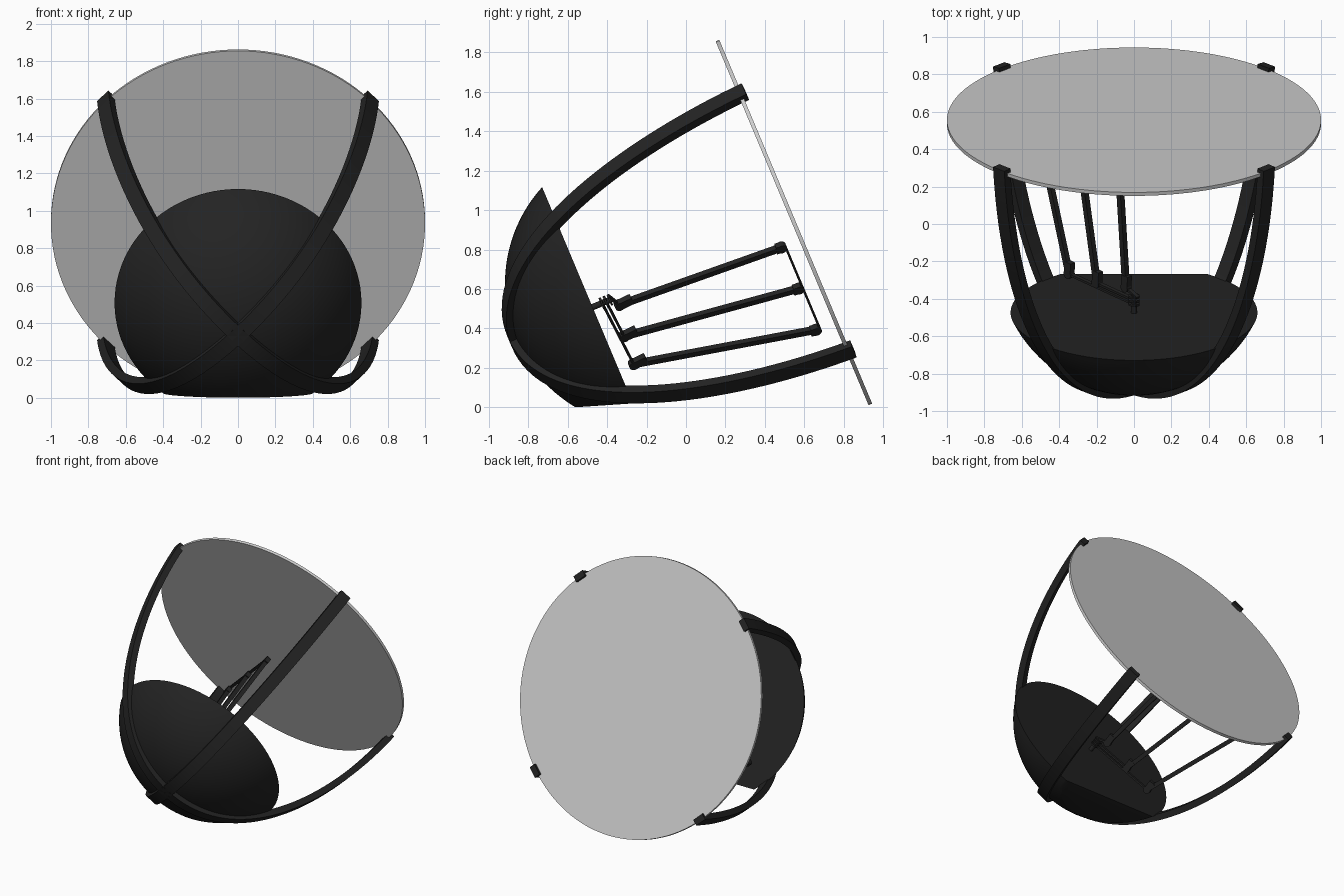
import bpy, bmesh, math
from mathutils import Matrix, Vector
from mathutils.geometry import interpolate_bezier

if "Cube" in bpy.data.objects:
    bpy.data.objects.remove(bpy.data.objects["Cube"])


def make_material(name, value, rough):
    m = bpy.data.materials.new(name)
    m.use_nodes = True
    color = (value, value, value, 1)
    m.diffuse_color = color
    node = m.node_tree.nodes["Principled BSDF"]
    node.inputs["Base Color"].default_value = color
    node.inputs["Roughness"].default_value = rough
    return m


black = make_material("matte black", 0.017, 0.6)
grey = make_material("light grey", 0.6, 0.4)

# Tilted frame: origin at the screen centre, local z along the screen axis
TILT = math.atan2(0.3875, 0.922)
c, s = math.cos(TILT), math.sin(TILT)
FRAME = Matrix(((-1, 0, 0, 0), (0, -s, c, 0.547), (0, c, s, 0.937), (0, 0, 0, 1)))
BASE = -1.107       # local z of the flat face of the dome


def finish(bm, name, mat, smooth=True):
    bmesh.ops.recalc_face_normals(bm, faces=bm.faces)
    me = bpy.data.meshes.new(name)
    bm.to_mesh(me)
    bm.free()
    ob = bpy.data.objects.new(name, me)
    bpy.context.collection.objects.link(ob)
    me.materials.append(mat)
    if smooth:
        bpy.ops.object.select_all(action="DESELECT")
        ob.select_set(True)
        bpy.context.view_layer.objects.active = ob
        bpy.ops.object.shade_smooth_by_angle(angle=math.radians(35))
    return ob


def cylinder(bm, centre, radius, depth, rot=Matrix(), segments=24):
    bmesh.ops.create_cone(bm, cap_ends=True, segments=segments, radius1=radius,
                          radius2=radius, depth=depth,
                          matrix=Matrix.Translation(centre) @ rot)


# Round screen
bm = bmesh.new()
cylinder(bm, (0, 0, 0), 1, 0.02, segments=128)
bm.transform(FRAME)
finish(bm, "round_screen", grey)

# Dome: spherical cap with a flat face, trimmed by a foot plane
RIM, DEPTH = 0.66, 0.42
R = (RIM ** 2 + DEPTH ** 2) / (2 * DEPTH)
half = math.asin(RIM / R)
bm = bmesh.new()
steps = 24
verts = [bm.verts.new((R * math.sin(half * i / steps), 0,
                       BASE + R - DEPTH - R * math.cos(half * i / steps)))
         for i in range(steps + 1)]
verts.append(bm.verts.new((0, 0, BASE)))
edges = [bm.edges.new(pair) for pair in zip(verts, verts[1:])]
bmesh.ops.spin(bm, geom=verts + edges, cent=(0, 0, 0), axis=(0, 0, 1),
               angle=math.tau, steps=96, use_duplicate=False)
bmesh.ops.remove_doubles(bm, verts=bm.verts, dist=0.0005)
bm.transform(FRAME)
bmesh.ops.bisect_plane(bm, geom=bm.verts[:] + bm.edges[:] + bm.faces[:],
                       plane_co=(0, -0.57, 0), plane_no=(0, 0.067, -1),
                       clear_outer=True)
rim_edges = [e for e in bm.edges if e.is_boundary]
bmesh.ops.holes_fill(bm, edges=rim_edges, sides=0)
finish(bm, "dome_base", black)

# Four curved arms from the dome apex to the screen rim
WIDTH, THICK = 0.085, 0.046
path = interpolate_bezier(Vector((0, 0, -1.54)), Vector((0.62, 0, -1.54)),
                          Vector((0.95, 0, -0.75)), Vector((1.0, 0, 0.03)), 40)
for k, name in enumerate(("upper_right", "upper_left", "lower_left", "lower_right")):
    bm = bmesh.new()
    rings = []
    for i, p in enumerate(path):
        d = (path[min(i + 1, len(path) - 1)] - path[max(i - 1, 0)]).normalized()
        out = Vector((d.z, 0, -d.x)) * THICK / 2
        side = Vector((0, WIDTH / 2, 0))
        rings.append([bm.verts.new(p + a * out + b * side)
                      for a, b in ((1, 1), (1, -1), (-1, -1), (-1, 1))])
    for r0, r1 in zip(rings, rings[1:]):
        for j in range(4):
            n = (j + 1) % 4
            bm.faces.new((r0[j], r0[n], r1[n], r1[j]))
    bm.faces.new(rings[0])
    bm.faces.new(rings[-1])
    bm.transform(FRAME @ Matrix.Rotation(math.pi / 4 + k * math.pi / 2, 4, "Z"))
    finish(bm, name + "_arm", black)

# Linkage lies in one diagonal plane: local x radial, local z along the axis
PLANE = FRAME @ Matrix.Rotation(-math.pi / 4, 4, "Z")
FLAT = Matrix.Rotation(math.pi / 2, 4, "X")


def bar(bm, a, b, width, thick):
    a, b = Vector((a[0], 0, a[1])), Vector((b[0], 0, b[1]))
    d = b - a
    turn = Matrix.Rotation(math.atan2(d.x, d.z), 4, "Y")
    bmesh.ops.create_cube(bm, size=1, matrix=Matrix.Translation((a + b) / 2) @ turn
                          @ Matrix.Diagonal((width, thick, d.length, 1)))


starts = [(0.06, BASE + 0.13), (0.28, BASE + 0.09), (0.49, BASE + 0.08)]
ends = [(0.13, BASE + 1.0), (0.45, BASE + 1.0), (0.77, BASE + 1.0)]
for i, (a, b) in enumerate(zip(starts, ends)):
    bm = bmesh.new()
    bar(bm, a, b, 0.03, 0.03)
    for p, lean in ((a, 0.07), (b, -0.03)):
        # Hinge knuckle and short thickened neck
        cylinder(bm, (p[0], 0, p[1]), 0.026, 0.034, FLAT)
        bar(bm, p, (p[0] - 0.005, p[1] + lean), 0.046, 0.034)
    bm.transform(PLANE)
    finish(bm, "finger_rod_%d" % (i + 1), black)

    # Thin lever back to the hub
    bm = bmesh.new()
    bar(bm, (-0.03, BASE + 0.095 - 0.022 * i), a, 0.013, 0.024)
    bm.transform(PLANE)
    finish(bm, "hub_lever_%d" % (i + 1), black, False)

# Thin links joining the outer rod ends
bm = bmesh.new()
for a, b in zip(ends, ends[1:]):
    bar(bm, (a[0], a[1] + 0.02), (b[0], b[1] + 0.02), 0.012, 0.02)
bm.transform(PLANE)
finish(bm, "outer_links", black, False)

# Hub post with collars
bm = bmesh.new()
cylinder(bm, (0, 0, BASE + 0.05), 0.016, 0.11)
for i in range(3):
    cylinder(bm, (0, 0, BASE + 0.095 - 0.022 * i), 0.03, 0.01)
bm.transform(FRAME)
finish(bm, "hub_post", black)
